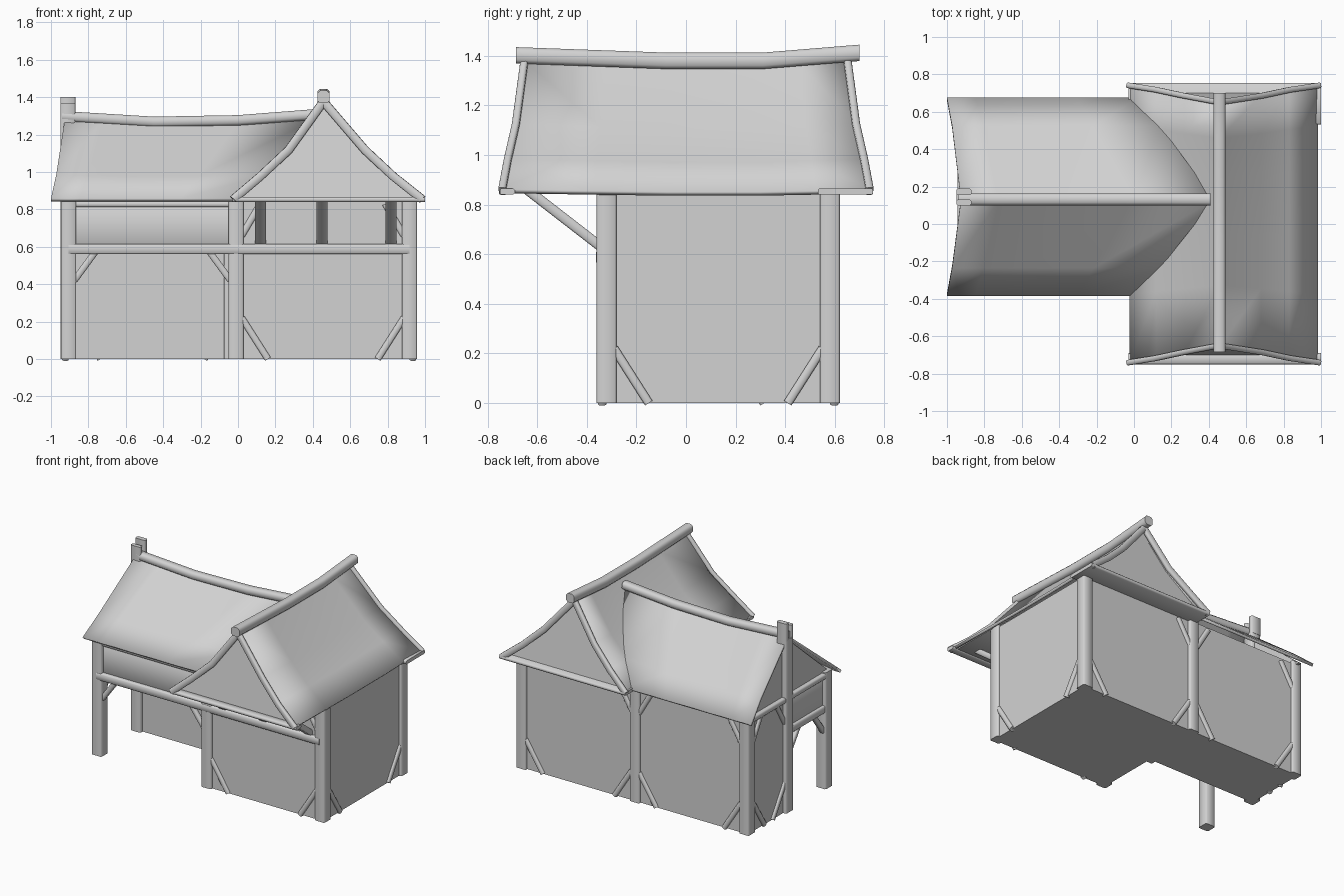
import bpy, bmesh, math
from mathutils import Vector

if "Cube" in bpy.data.objects:
    bpy.data.objects.remove(bpy.data.objects["Cube"])

grey = bpy.data.materials.new("plain grey")
grey.diffuse_color = (0.65, 0.65, 0.65, 1)
grey.use_nodes = True
grey.node_tree.nodes["Principled BSDF"].inputs["Base Color"].default_value = grey.diffuse_color


def finish(name, bm, angle=35, fix=True):
    if fix:
        bmesh.ops.recalc_face_normals(bm, faces=bm.faces[:])
    me = bpy.data.meshes.new(name)
    bm.to_mesh(me)
    bm.free()
    me.materials.append(grey)
    me.shade_smooth()
    me.set_sharp_from_angle(angle=math.radians(angle))
    ob = bpy.data.objects.new(name, me)
    bpy.context.collection.objects.link(ob)
    return ob


def sweep(name, pts, section, hint=(0, 0, 1), angle=50):
    """Carry a fixed cross-section along a path."""
    pts = [Vector(p) for p in pts]
    d = (pts[-1] - pts[0]).normalized()
    hint = Vector(hint)
    if abs(d.dot(hint)) > 0.99:
        hint = Vector((0, 1, 0))
    side = d.cross(hint).normalized()
    up = side.cross(d)
    bm = bmesh.new()
    rings = [[bm.verts.new(p + side * u + up * v) for u, v in section] for p in pts]
    n = len(section)
    for a, b in zip(rings, rings[1:]):
        for i in range(n):
            bm.faces.new((a[i], a[(i + 1) % n], b[(i + 1) % n], b[i]))
    bm.faces.new(rings[0])
    bm.faces.new(rings[-1])
    return finish(name, bm, angle)


def rect(w, h, c=0.007):
    """Rectangle with clipped corners."""
    a, b = w / 2, h / 2
    return [(a, b - c), (a - c, b), (c - a, b), (-a, b - c),
            (-a, c - b), (c - a, -b), (a - c, -b), (a, c - b)]


def beam(name, p, q, w, h, **kw):
    return sweep(name, [p, q], rect(w, h), **kw)


def prism(name, pts, offset):
    bm = bmesh.new()
    f = bm.faces.new([bm.verts.new(p) for p in pts])
    ext = bmesh.ops.extrude_face_region(bm, geom=[f])
    bmesh.ops.translate(bm, vec=offset,
                        verts=[e for e in ext["geom"] if isinstance(e, bmesh.types.BMVert)])
    # extrusion leaves the starting face in place, closing the prism
    if not f.is_valid:
        bm.faces.new([v for v in bm.verts][:len(pts)])
    return finish(name, bm, 20)


def roof(name, rows):
    bm = bmesh.new()
    g = [[bm.verts.new(p) for p in r] for r in rows]
    for a, b in zip(g, g[1:]):
        for i in range(len(a) - 1):
            bm.faces.new((a[i], a[i + 1], b[i + 1], b[i]))
    bm.normal_update()
    if sum(f.normal.z for f in bm.faces) < 0:
        bmesh.ops.reverse_faces(bm, faces=bm.faces[:])
    ob = finish(name, bm, 50, fix=False)
    m = ob.modifiers.new("thickness", "SOLIDIFY")
    m.thickness = 0.02
    m.offset = -1


# L-shaped walls
prism("walls", [(x, y, 0) for x, y in
                [(-0.03, -0.34), (0.937, -0.34), (0.937, 0.60), (-0.925, 0.60),
                 (-0.925, 0.13), (-0.03, 0.13)]], (0, 0, 0.85))

# corner posts
LX, MX, RX, FY, BY, CY = -0.905, -0.01, 0.917, -0.32, 0.58, 0.145
for x in (LX, MX, RX):
    for y in (FY, BY):
        beam("post", (x, y, 0), (x, y, 0.86), 0.08, 0.08)
beam("recess_post", (-0.035, CY - 0.01, 0), (-0.035, CY - 0.01, 0.85), 0.08, 0.08)

# tall ridge post with a fork that holds the ridge log
beam("ridge_post", (-0.91, CY, 0), (-0.91, CY, 1.28), 0.08, 0.085)
beam("fork_front", (-0.91, 0.115, 1.27), (-0.91, 0.115, 1.37), 0.08, 0.03)
beam("fork_back", (-0.91, 0.172, 1.27), (-0.91, 0.172, 1.40), 0.08, 0.035)

# horizontal beams and the panels over the open porch
beam("front_rail", (LX, -0.335, 0.588), (RX, -0.335, 0.588), 0.055, 0.055)
beam("porch_top_rail", (LX, -0.325, 0.828), (MX, -0.325, 0.828), 0.05, 0.03)
beam("left_tie", (-0.915, FY, 0.832), (-0.915, BY, 0.832), 0.06, 0.04)
beam("left_rail", (-0.915, FY, 0.588), (-0.915, CY, 0.588), 0.05, 0.055)
beam("porch_front_panel", (LX, -0.32, 0.71), (MX, -0.32, 0.71), 0.03, 0.26)
beam("porch_side_panel", (-0.905, FY, 0.71), (-0.905, CY, 0.71), 0.03, 0.26)


# diagonal braces: corner at a post, running along an axis in one direction
def brace(axis, plane, edge, s, z0, z1, run=0.13, flip=False):
    a, b = edge - s * 0.01, edge + s * run
    if flip:
        a, b = b, a
    p, q = ((a, plane, z1), (b, plane, z0)) if axis == "x" else ((plane, a, z1), (plane, b, z0))
    beam("brace", p, q, 0.035, 0.035)


for axis, plane, lo, hi in (("x", -0.338, MX, RX), ("y", 0.935, FY, BY),
                            ("x", 0.598, MX, RX), ("x", 0.598, LX, MX),
                            ("y", -0.923, CY, BY)):
    for e, s in ((lo + 0.04, 1), (hi - 0.04, -1)):
        brace(axis, plane, e, s, 0.0, 0.22)
# upper braces at front, back and left
for plane, e, s in ((-0.335, 0.03, 1), (-0.335, 0.877, -1), (0.598, 0.03, 1),
                    (0.598, -0.05, -1), (0.598, -0.865, 1)):
    brace("x", plane, e, s, 0.66, 0.83, 0.09, True)
for e, s in ((-0.865, 1), (-0.05, -1)):
    brace("x", -0.33, e, s, 0.42, 0.57, 0.10, True)
for e, s in ((-0.28, 1), (0.10, -1)):
    brace("y", -0.915, e, s, 0.42, 0.57, 0.10, True)
for e, s in ((0.185, 1), (0.54, -1)):
    brace("y", -0.923, e, s, 0.66, 0.83, 0.09, True)

# brackets under the front overhang
for x in (0.12, 0.45, 0.818):
    beam("overhang_bracket", (x, -0.33, 0.62), (x, -0.64, 0.86), 0.058, 0.04)

# roof over the cross wing: (x, height, end y)
RXC = 0.457
prof = [(-0.025, 0.862, 0.745), (0.12, 0.985, 0.722), (0.27, 1.125, 0.69), (RXC, 1.385, 0.655),
        (0.68, 1.125, 0.69), (0.83, 0.985, 0.722), (0.985, 0.862, 0.745)]
rows = []
for x, z, e in prof:
    f = (z - 0.862) / 0.523
    rows.append([(x, t * e, z - s * (0.01 + 0.02 * f)) for t, s in
                 ((-1, 0), (-0.5, 0.6), (-0.1, 1), (0.4, 1), (0.7, 0.6), (1, 0))])
roof("cross_wing_roof", rows)

# roof over the long wing: (y, height, left x, right x)
prof2 = [(-0.385, 0.858, -1.0, 0.02), (-0.235, 0.985, -0.972, 0.14), (0.13, 1.288, -0.925, 0.43),
         (0.525, 0.985, -0.972, 0.14), (0.675, 0.858, -1.0, 0.02)]
rows = []
for y, z, a, b in prof2:
    f = (z - 0.858) / 0.43
    rows.append([(a + (b - a) * t, y, z - 0.027 * s * f) for t, s in
                 ((0, 0), (0.15, 0.4), (0.36, 1), (0.68, 1), (1, 0))])
roof("long_wing_roof", rows)

# sagging ridge logs
sweep("cross_wing_ridge", [(RXC, -0.685, 1.402), (RXC, -0.08, 1.38), (RXC, 0.31, 1.38),
                           (RXC, 0.70, 1.412)], rect(0.066, 0.066, 0.014))
sweep("long_wing_ridge", [(-0.94, 0.132, 1.298), (-0.45, 0.132, 1.268), (0.0, 0.132, 1.276),
                          (0.41, 0.132, 1.308)], rect(0.064, 0.056, 0.014))

# gable walls, verge boards and tie beams at both ends of the cross wing
for s in (-1, 1):
    tri = [(0.0, 0.85), (0.28, 1.10), (RXC, 1.355), (0.67, 1.10), (0.96, 0.85)]
    prism("gable_wall", [(x, s * (0.70 - 0.07 * (z - 0.86) / 0.48), z) for x, z in tri],
          (0, -s * 0.02, 0))
    for side in (prof[:4], prof[:2:-1]):
        sweep("verge_board", [(x, s * (e - 0.005), z - 0.008) for x, z, e in side],
              rect(0.03, 0.045))
beam("front_tie", (-0.03, -0.72, 0.853), (1.0, -0.72, 0.853), 0.06, 0.026)
beam("back_soffit", (-0.03, 0.643, 0.853), (1.0, 0.643, 0.853), 0.222, 0.026)
beam("front_soffit", (0.0, -0.52, 0.856), (0.96, -0.52, 0.856), 0.40, 0.018)

# left gable wall
prism("left_gable_wall", [(-0.915, -0.36, 0.84), (-0.915, 0.65, 0.84), (-0.915, 0.135, 1.265)],
      (0.02, 0, 0))
